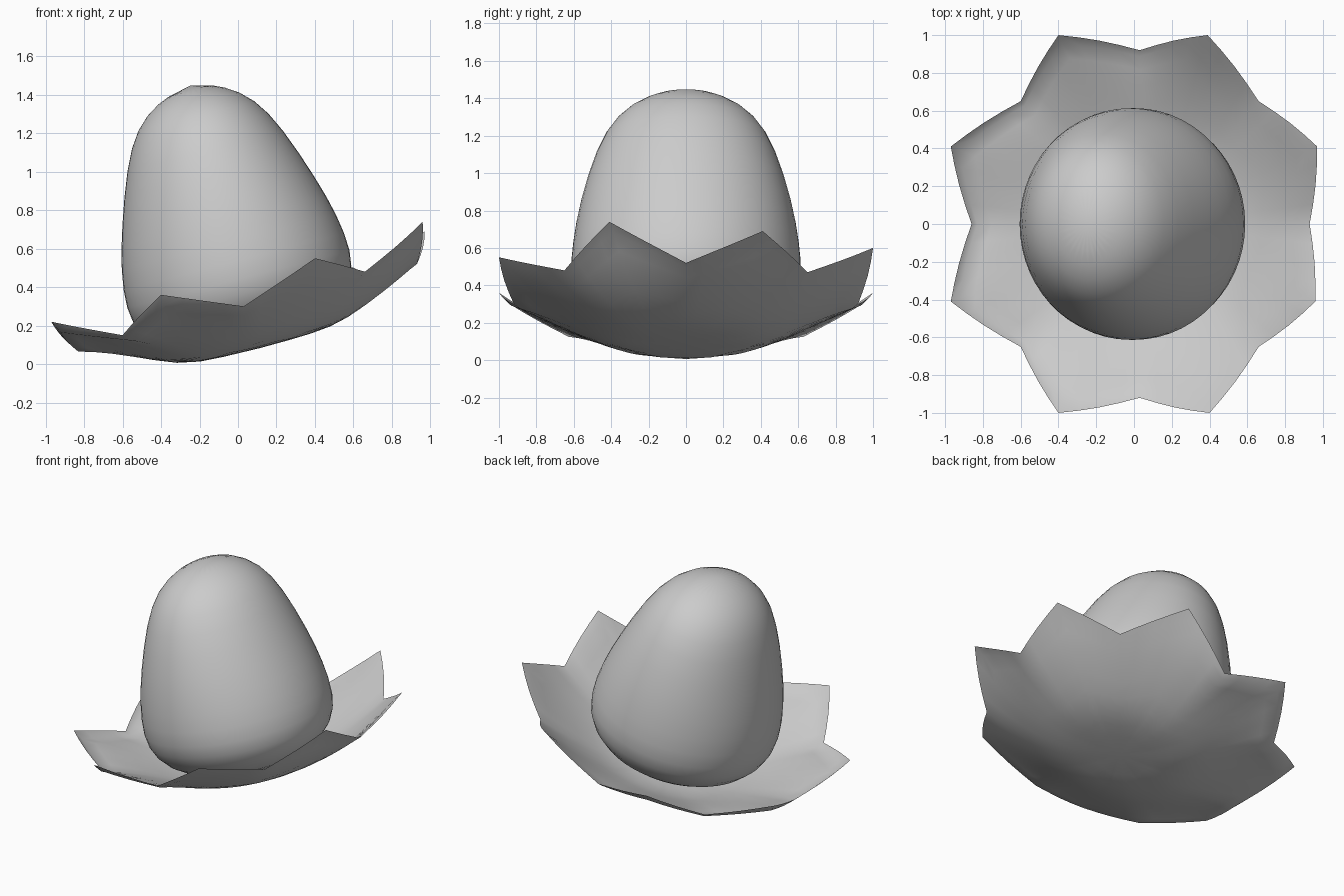
import bpy, bmesh, math
from mathutils import Vector

if "Cube" in bpy.data.objects:
    bpy.data.objects.remove(bpy.data.objects["Cube"])

def finish(bm, name):
    bmesh.ops.recalc_face_normals(bm, faces=bm.faces)
    me = bpy.data.meshes.new(name)
    bm.to_mesh(me)
    bm.free()
    for p in me.polygons:
        p.use_smooth = True
    ob = bpy.data.objects.new(name, me)
    bpy.context.collection.objects.link(ob)
    return ob

def skin(bm, a, b):
    """Bridge two closed loops of equal length."""
    n = len(a)
    for i in range(n):
        j = (i + 1) % n
        bm.faces.new((a[i], a[j], b[j], b[i]))

def fan(bm, centre, loop):
    for i in range(len(loop)):
        bm.faces.new((centre, loop[i], loop[(i + 1) % len(loop)]))

# Leaning rounded body: elliptical loops (half width, half depth, height)
# along a tilted axis
profile = [(.25, .25, .01), (.45, .45, .065), (.575, .58, .18),
           (.612, .63, .32), (.585, .61, .53), (.525, .575, .74),
           (.42, .485, 1.04), (.32, .38, 1.22), (.18, .22, 1.325)]
axis = Vector((-.25, 0, .968)).normalized()
side = Vector((axis.z, 0, -axis.x))
base = Vector((.085, 0, .12))
bm = bmesh.new()
N = 28
loops = []
for rx, ry, h in profile:
    loops.append([bm.verts.new(base + axis * h
                  + side * rx * math.cos(i * math.tau / N)
                  + Vector((0, ry * math.sin(i * math.tau / N), 0)))
                  for i in range(N)])
for a, b in zip(loops, loops[1:]):
    skin(bm, a, b)
fan(bm, bm.verts.new(base), loops[0])
fan(bm, bm.verts.new(base + axis * 1.375 + side * .01), loops[-1])
body = finish(bm, "body")
sub = body.modifiers.new("smooth", 'SUBSURF')
sub.levels = sub.render_levels = 1

# Eight-pointed tilted leaf cup: valleys and tips alternate round the rim
rim = [(.93, 0, .52), (.97, .41, .69), (.66, .65, .47), (.39, 1, .60),
       (.03, .92, .30), (-.40, 1, .36), (-.60, .65, .15), (-.97, .41, .22),
       (-.86, 0, .09), (-.97, -.41, .22), (-.60, -.65, .15), (-.40, -1, .36),
       (.03, -.92, .30), (.40, -1, .55), (.66, -.65, .48), (.96, -.41, .74)]
centre = Vector((.12, 0, .08))
tilt = .26

def bowl(x, y):
    """Height of the tilted bowl: flat floor turning into a steady slope."""
    r = math.hypot(x - centre.x, y) - .4
    return centre.z + tilt * (x - centre.x) + .25 * (r + math.sqrt(r * r + .015))

edge, fold = [], []
for i, p in enumerate(rim):
    a, b = Vector(p), Vector(rim[(i + 1) % 16])
    for k in range(4):
        s = k / 4
        q = a.lerp(b, s)
        bulge = 1 + .012 * math.sin(s * math.pi)
        q.x, q.y = q.x * bulge, q.y * bulge
        tip = s if i % 2 == 0 else 1 - s      # 0 at a valley, 1 at a tip
        edge.append(q)
        # foot of the small upturned lip, deeper toward the tips
        lip = .965 - .015 * tip
        fold.append(Vector((q.x * lip, q.y * lip, q.z - .025 - .03 * tip)))

bm = bmesh.new()
loops = []
for t in (.2, .33, .46, .58, .7, .82, .92, 1):
    ring = []
    for f in fold:
        p = centre.lerp(f, t)
        # follow the bowl, easing into the exact lip height near the rim
        p.z = max(0, bowl(p.x, p.y) + (f.z - bowl(f.x, f.y)) * t ** 5)
        ring.append(bm.verts.new(p))
    loops.append(ring)
loops.append([bm.verts.new(p) for p in edge])
for a, b in zip(loops, loops[1:]):
    skin(bm, a, b)
fan(bm, bm.verts.new((centre.x, 0, bowl(centre.x, 0))), loops[0])
finish(bm, "leaf_cup")
